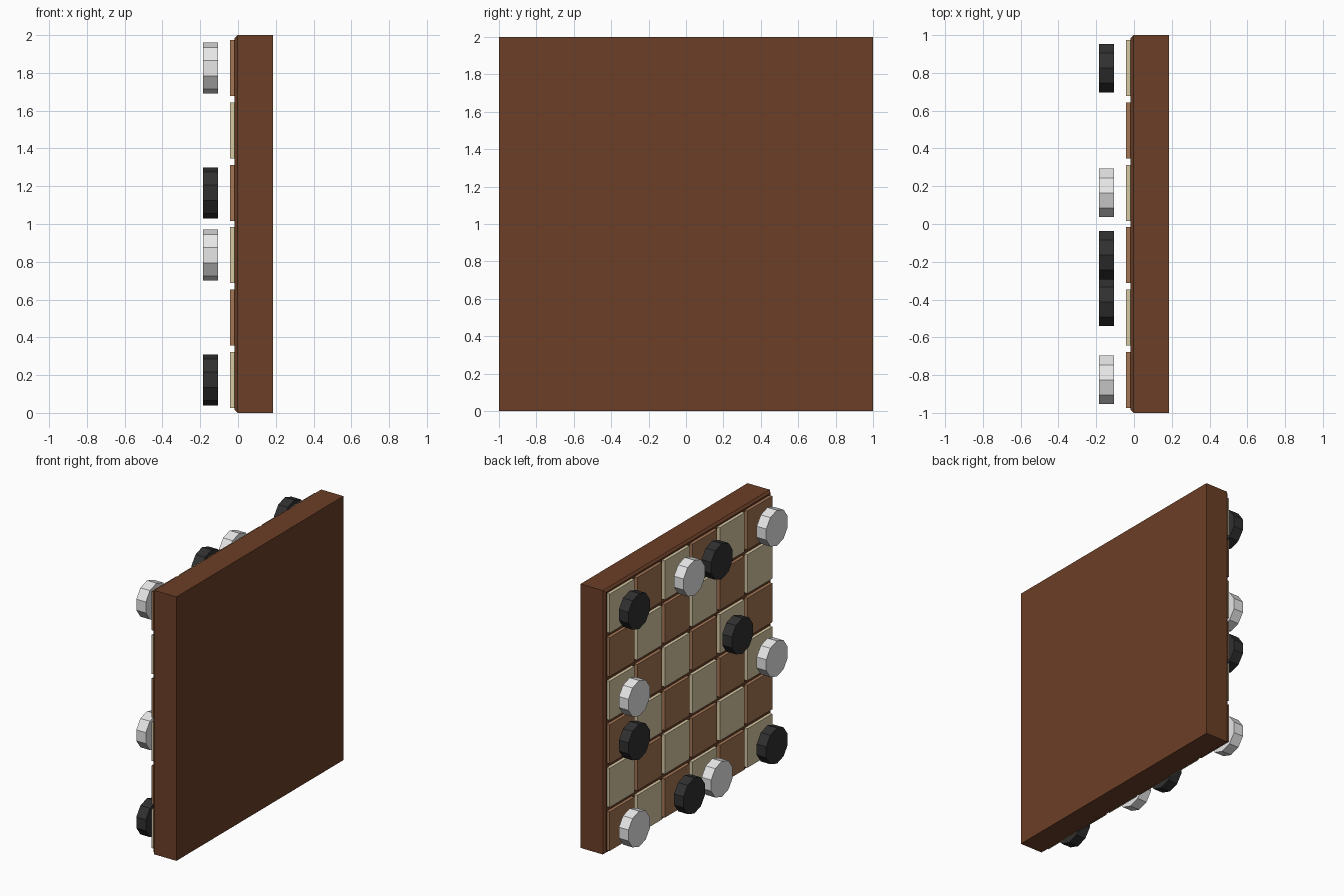
import bpy
import bmesh
from math import pi
from mathutils import Matrix

cube = bpy.data.objects.get("Cube")
if cube:
    bpy.data.objects.remove(cube, do_unlink=True)


def material(name, colour):
    mat = bpy.data.materials.new(name)
    mat.use_nodes = True
    mat.diffuse_color = (*colour, 1)
    mat.node_tree.nodes["Principled BSDF"].inputs["Base Color"].default_value = (*colour, 1)
    return mat


board_brown = material("board brown", (0.15, 0.05, 0.02))
tile_tan = material("tan tile", (0.37, 0.18, 0.09))
tile_cream = material("cream tile", (0.67, 0.57, 0.36))
piece_white = material("white piece", (0.8, 0.8, 0.8))
piece_black = material("black piece", (0.03, 0.03, 0.03))


def finish(name, bm, mat):
    mesh = bpy.data.meshes.new(name)
    bm.to_mesh(mesh)
    bm.free()
    mesh.materials.append(mat)
    obj = bpy.data.objects.new(name, mesh)
    bpy.context.collection.objects.link(obj)
    return obj


def box(name, x0, x1, y, z, size, mat, chamfer=0):
    """Square slab facing -x, with an optional chamfer round its playing face."""
    bm = bmesh.new()
    place = Matrix.Translation(((x0 + x1) / 2, y, z)) @ Matrix.Diagonal((x1 - x0, size, size, 1))
    bmesh.ops.create_cube(bm, size=1, matrix=place)
    if chamfer:
        rim = [e for e in bm.edges if all(v.co.x < x0 + 0.001 for v in e.verts)]
        bmesh.ops.bevel(bm, geom=rim, offset=chamfer, segments=1, affect='EDGES')
    return finish(name, bm, mat)


def piece(name, y, z, mat):
    """Ten-sided disc with its axis along x and a corner pointing along y."""
    bm = bmesh.new()
    turn = Matrix.Rotation(pi / 2, 4, 'Y') @ Matrix.Rotation(pi / 2, 4, 'Z')
    bmesh.ops.create_cone(bm, cap_ends=True, segments=10, radius1=0.135, radius2=0.135,
                          depth=0.08, matrix=Matrix.Translation((-0.145, y, z)) @ turn)
    return finish(name, bm, mat)


PITCH = 0.33
FACE = -0.018


def cell(i):
    return (i - 2.5) * PITCH


# Upright board
box("board", FACE, 0.184, 0, 1, 2, board_brown, chamfer=0.015)

# Six by six chequered tiles
for row in range(6):
    for col in range(6):
        light = (row + col) % 2 == 0
        box(f"tile_{row}_{col}", -0.042, FACE, -cell(col), 1 - cell(row), 0.296,
            tile_cream if light else tile_tan)

# Playing pieces as (column, row); one black piece sits off its square
white = [(0, 2), (0, 5), (2, 0), (3, 5), (5, 0), (5, 3)]
black = [(0, 0), (0, 3), (2, 5), (3, 0), (5, 5), (3.75, 2)]
for label, spots, mat in (("white", white, piece_white), ("black", black, piece_black)):
    for n, (col, row) in enumerate(spots):
        piece(f"{label}_piece_{n + 1}", -cell(col), 1 - cell(row), mat)
